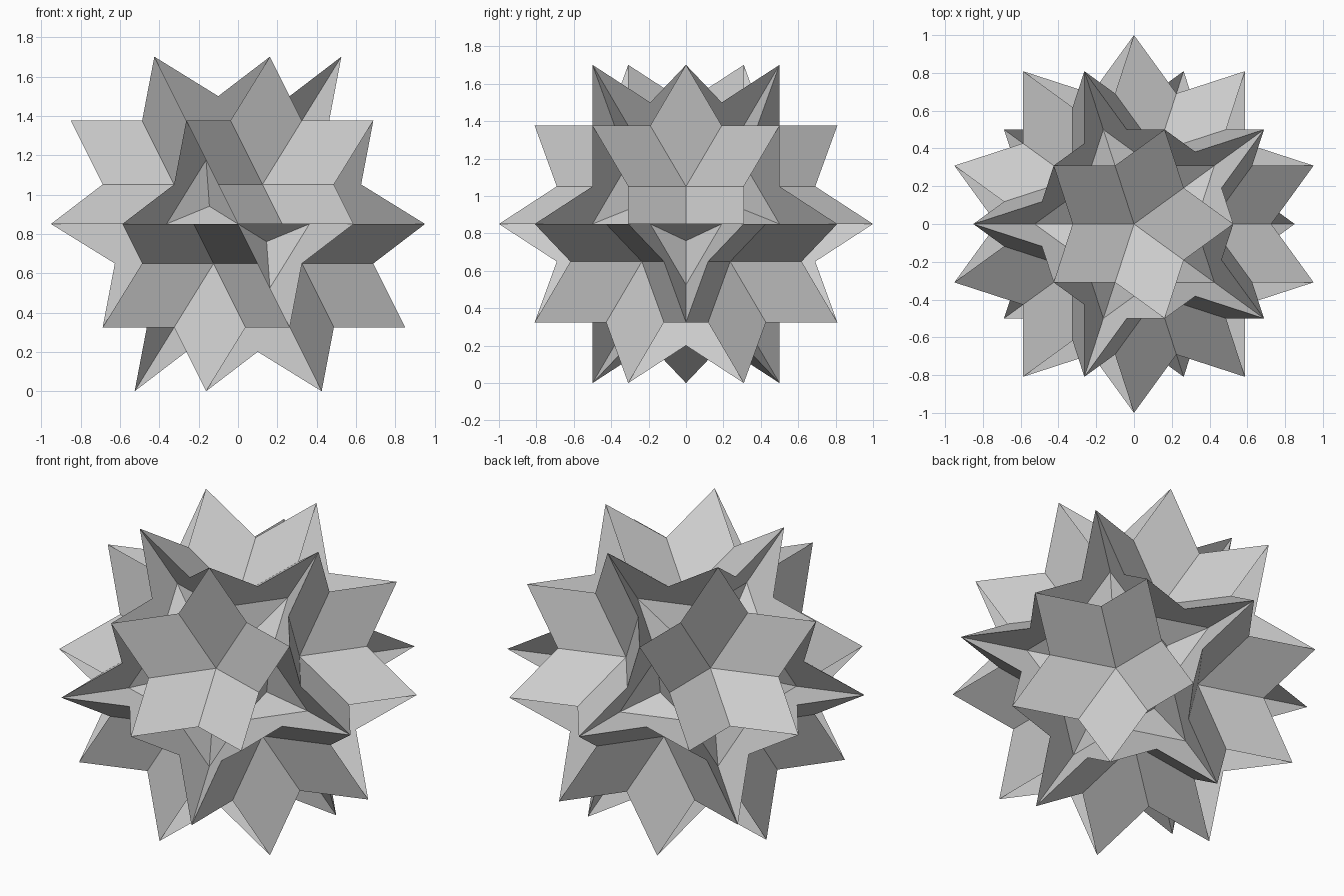
import bpy, math
from itertools import combinations
from mathutils import Vector

if "Cube" in bpy.data.objects:
    bpy.data.objects.remove(bpy.data.objects["Cube"])

# Five-fold axes of the icosahedral symmetry (one points straight up)
axes = [Vector((0, 0, 1))]
for k in range(5):
    a = math.radians(72 * k)
    axes.append(Vector((2 * math.cos(a), 2 * math.sin(a), 1)).normalized())
axes += [-a for a in axes]


def adjacent(p, q):
    return abs(p.dot(q) - 1 / math.sqrt(5)) < 1e-4


# Thirty star tips and twenty three-fold axes
tips = [(p + q).normalized() for p, q in combinations(axes, 2) if adjacent(p, q)]
triads = [(p + q + r).normalized() for p, q, r in combinations(axes, 3)
          if adjacent(p, q) and adjacent(q, r) and adjacent(p, r)]
height = max(t.z for t in tips)


def ring(normal, dist):
    """Tips lying in the plane at the given distance, sorted around the normal."""
    pts = [t for t in tips if abs(t.dot(normal) - dist) < 1e-3]
    u = (pts[0] - normal * dist).normalized()
    v = normal.cross(u)
    return sorted(pts, key=lambda t: math.atan2(t.dot(v), t.dot(u)))


def make(name, polys):
    verts, faces = [], []
    for poly in polys:
        faces.append(range(len(verts), len(verts) + len(poly)))
        verts += poly
    me = bpy.data.meshes.new(name)
    me.from_pydata(verts, [], [list(f) for f in faces])
    ob = bpy.data.objects.new(name, me)
    ob.location.z = height
    bpy.context.collection.objects.link(ob)


# Large crossing triangles, one per three-fold axis
plane = math.sqrt(1 - (((1 + math.sqrt(5)) / 2) ** 2) / 3)
make("crossing_triangles", [ring(n, plane) for n in triads])

# Six ten-pointed stars through the centre
notch = math.cos(math.radians(54)) / math.cos(math.radians(36))
stars = []
for n in axes[:6]:
    pts = ring(n, 0)
    star = []
    for i, p in enumerate(pts):
        star += [p, (p + pts[(i + 1) % 10]).normalized() * notch]
    stars += [[Vector(), star[i - 1], star[i], star[(i + 1) % 20]] for i in range(0, 20, 2)]
make("central_stars", stars)
